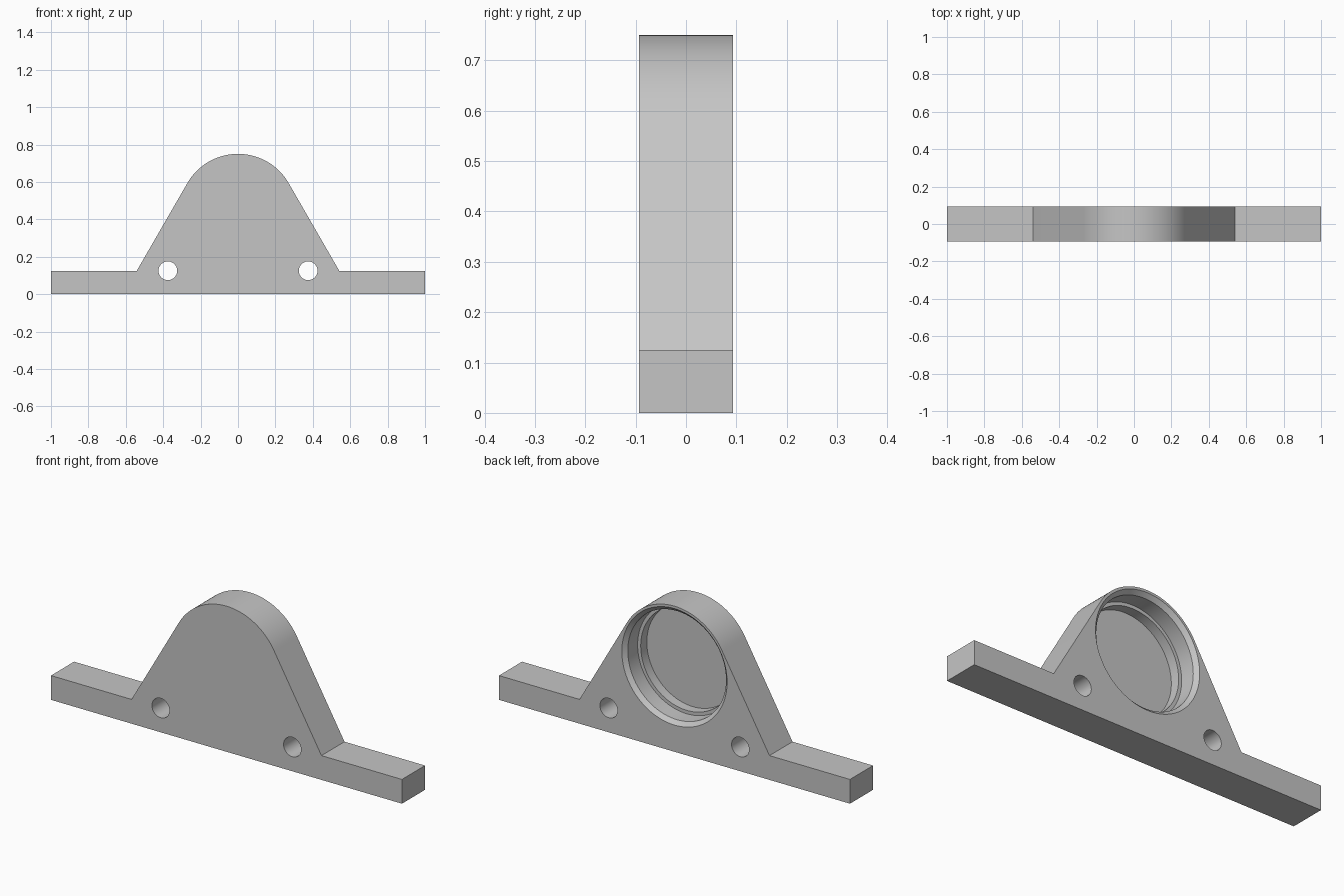
import bpy, bmesh
from math import radians, sin, cos, pi, sqrt

LENGTH, THICK, BAR = 2.0, 0.1875, 0.125
ARCH_R, ARCH_Z = 0.3125, 0.4375
BACK = THICK / 2

default = bpy.data.objects.get("Cube")
if default:
    bpy.data.objects.remove(default, do_unlink=True)

grey = bpy.data.materials.new("plain grey")
grey.use_nodes = True
colour = (0.56, 0.56, 0.56, 1)
grey.diffuse_color = colour
grey.node_tree.nodes["Principled BSDF"].inputs["Base Color"].default_value = colour


def make_object(name, bm):
    bmesh.ops.recalc_face_normals(bm, faces=bm.faces)
    mesh = bpy.data.meshes.new(name)
    bm.to_mesh(mesh)
    bm.free()
    mesh.materials.append(grey)
    obj = bpy.data.objects.new(name, mesh)
    bpy.context.collection.objects.link(obj)
    return obj


def lathe(name, profile, x, z, segments):
    """Closed solid turned about an axis along y; profile is (radius, y)."""
    bm = bmesh.new()
    rings = []
    for r, y in profile:
        angles = [2 * pi * i / segments for i in range(segments)]
        rings.append([bm.verts.new((x + r * cos(a), y, z + r * sin(a))) for a in angles])
    for low, high in zip(rings, rings[1:]):
        for i in range(segments):
            j = (i + 1) % segments
            bm.faces.new((low[i], low[j], high[j], high[i]))
    bm.faces.new(rings[0])
    bm.faces.new(rings[-1])
    return make_object(name, bm)


# Bracket outline: base bar, sloped shoulders and a rounded top
half = LENGTH / 2
tangent_z = ARCH_Z + ARCH_R * sin(radians(30))
shoulder_x = ARCH_R * cos(radians(30)) + (tangent_z - BAR) / sqrt(3)
outline = [(-half, 0), (half, 0), (half, BAR), (shoulder_x, BAR)]
steps = 48
for i in range(steps + 1):
    a = radians(30 + 120 * i / steps)
    outline.append((ARCH_R * cos(a), ARCH_Z + ARCH_R * sin(a)))
outline += [(-shoulder_x, BAR), (-half, BAR)]

bm = bmesh.new()
front = bm.faces.new([bm.verts.new((x, -BACK, z)) for x, z in outline])
extruded = bmesh.ops.extrude_face_region(bm, geom=[front])["geom"]
bmesh.ops.translate(bm, vec=(0, THICK, 0),
                    verts=[v for v in extruded if isinstance(v, bmesh.types.BMVert)])
bracket = make_object("bearing_bracket", bm)

# Stepped seat with a chamfered mouth, open at the back only
seat = [(0.2625, BACK - 0.15), (0.2625, BACK - 0.10), (0.28, BACK - 0.10),
        (0.28, BACK - 0.02), (0.30, BACK), (0.30, BACK + 0.05)]
cutters = [lathe("seat_cutter", seat, 0, ARCH_Z, 96)]

# Two bolt holes straight through
for side, x in (("left", 0.375), ("right", -0.375)):
    cutters.append(lathe(side + "_bolt_cutter", [(0.05, -0.2), (0.05, 0.2)], x, BAR, 48))

for cutter in cutters:
    cutter.hide_render = True
    mod = bracket.modifiers.new(cutter.name, "BOOLEAN")
    mod.operation = "DIFFERENCE"
    mod.solver = "EXACT"
    mod.object = cutter

# Bake the cuts and remove the cutters
bpy.context.view_layer.update()
evaluated = bracket.evaluated_get(bpy.context.evaluated_depsgraph_get())
result = bpy.data.meshes.new_from_object(evaluated)
bracket.modifiers.clear()
bracket.data = result
for cutter in cutters:
    bpy.data.objects.remove(cutter, do_unlink=True)

# Smooth curved walls, keep edges crisp
bpy.ops.object.select_all(action="DESELECT")
bracket.select_set(True)
bpy.context.view_layer.objects.active = bracket
bpy.ops.object.shade_smooth_by_angle(angle=radians(25))
